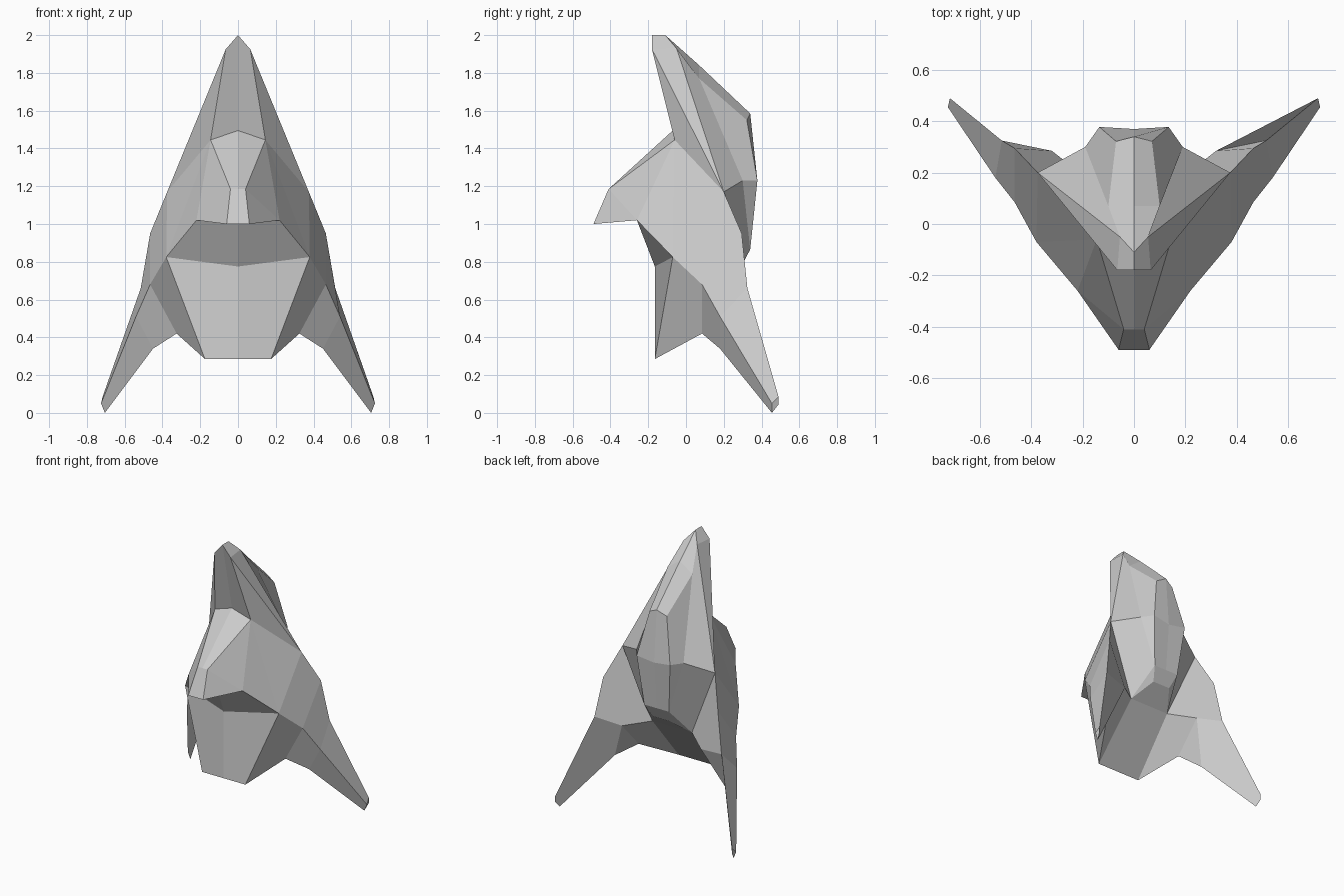
import bpy, bmesh

if "Cube" in bpy.data.objects:
    bpy.data.objects.remove(bpy.data.objects["Cube"])

# Key points of the right half; names ending in 0 lie on the centre line
P = dict(
    # tall crest and beak
    A0=(0, -.18, 2), A1=(.065, -.18, 1.925), B0=(0, -.11, 2), B1=(.055, -.05, 1.93),
    C0=(0, -.07, 1.495), C1=(.145, -.06, 1.445), D1=(.04, -.41, 1.185), E1=(.06, -.49, 1),
    # brow, chin and side corners
    F1=(.22, -.26, 1.02), G1=(.38, -.07, .825), X0=(0, -.165, .775), G2=(.175, -.165, .285),
    H1=(.465, .085, .68), H2=(.325, .085, .42), J=(.375, .2, 1.17), O=(.465, .295, .95),
    # swept side spikes
    U=(.515, .325, .66), I1=(.54, .18, .51), I2=(.45, .18, .34), R=(.32, .285, .63),
    Ta=(.725, .455, .05), Tb=(.705, .455, 0), Tc=(.717, .49, .085), Td=(.717, .49, .045),
    # rear dome
    W0=(0, .07, 1.84), W1=(.1, .07, 1.77), K0=(0, .34, 1.585), K1=(.07, .322, 1.55),
    L0=(0, .37, 1.21), L1=(.135, .378, 1.23), M=(.19, .3, 1.23),
    Q1=(.1, .34, .865), V1=(.07, .29, .77), S1=(.16, .16, .66))
# flat centre points projected from their side points
for n in "DEFGQVS":
    src = n + ("2" if n == "G" else "1")
    P[n + "0"] = (0,) + P[src][1:]

# Faces of each part, as point names
PARTS = {
    "crest": ["A0 A1 B1 B0", "A0 A1 C1 C0", "A1 B1 J", "A1 J C1"],
    "beak": ["C0 C1 D1 D0", "D0 D1 E1 E0", "E0 E1 F1 F0", "C1 F1 D1", "D1 F1 E1"],
    "cheeks": ["C1 J G1", "C1 G1 F1", "F0 F1 G1 X0", "J O H1 G1"],
    "chin": ["X0 G1 G2 G0", "G1 H1 H2 G2", "G0 G2 S1 S0", "G2 H2 R S1"],
    "side_spikes": ["O U I1 H1", "U Tc Ta I1", "I1 Ta Tb I2", "H1 I1 I2 H2", "Ta Tc Td Tb",
                    "U R I2 Tb Td Tc", "R H2 I2", "J O U R S1"],
    "rear_dome": ["B0 B1 W1 W0", "B1 J M W1", "W0 W1 K1 K0", "W1 M L1 K1", "K0 K1 L1 L0",
                  "J S1 Q1 M", "M Q1 L1", "L0 L1 Q1 Q0", "Q0 Q1 V1 V0", "V0 V1 S1 S0", "Q1 S1 V1"],
}

grey = bpy.data.materials.new("light grey")
grey.diffuse_color = (.6, .6, .6, 1)
grey.use_nodes = True
grey.node_tree.nodes["Principled BSDF"].inputs["Base Color"].default_value = grey.diffuse_color

# One closed mirrored shell, so that all normals agree
shell = bmesh.new()
part_id = shell.faces.layers.int.new("part")
verts = {}
for n, (x, y, z) in P.items():
    verts[n, 1] = shell.verts.new((x, y, z))
    verts[n, -1] = shell.verts.new((-x, y, z)) if x else verts[n, 1]
for i, faces in enumerate(PARTS.values()):
    for names in faces:
        for side in (1, -1):
            face = shell.faces.new([verts[n, side] for n in names.split()][::side])
            face[part_id] = i
bmesh.ops.recalc_face_normals(shell, faces=shell.faces[:])

# Split the shell into named parts
for i, name in enumerate(PARTS):
    bm = shell.copy()
    layer = bm.faces.layers.int["part"]
    bmesh.ops.delete(bm, geom=[f for f in bm.faces if f[layer] != i], context="FACES")
    mesh = bpy.data.meshes.new(name)
    bm.to_mesh(mesh)
    bm.free()
    mesh.materials.append(grey)
    bpy.context.collection.objects.link(bpy.data.objects.new(name, mesh))
shell.free()
